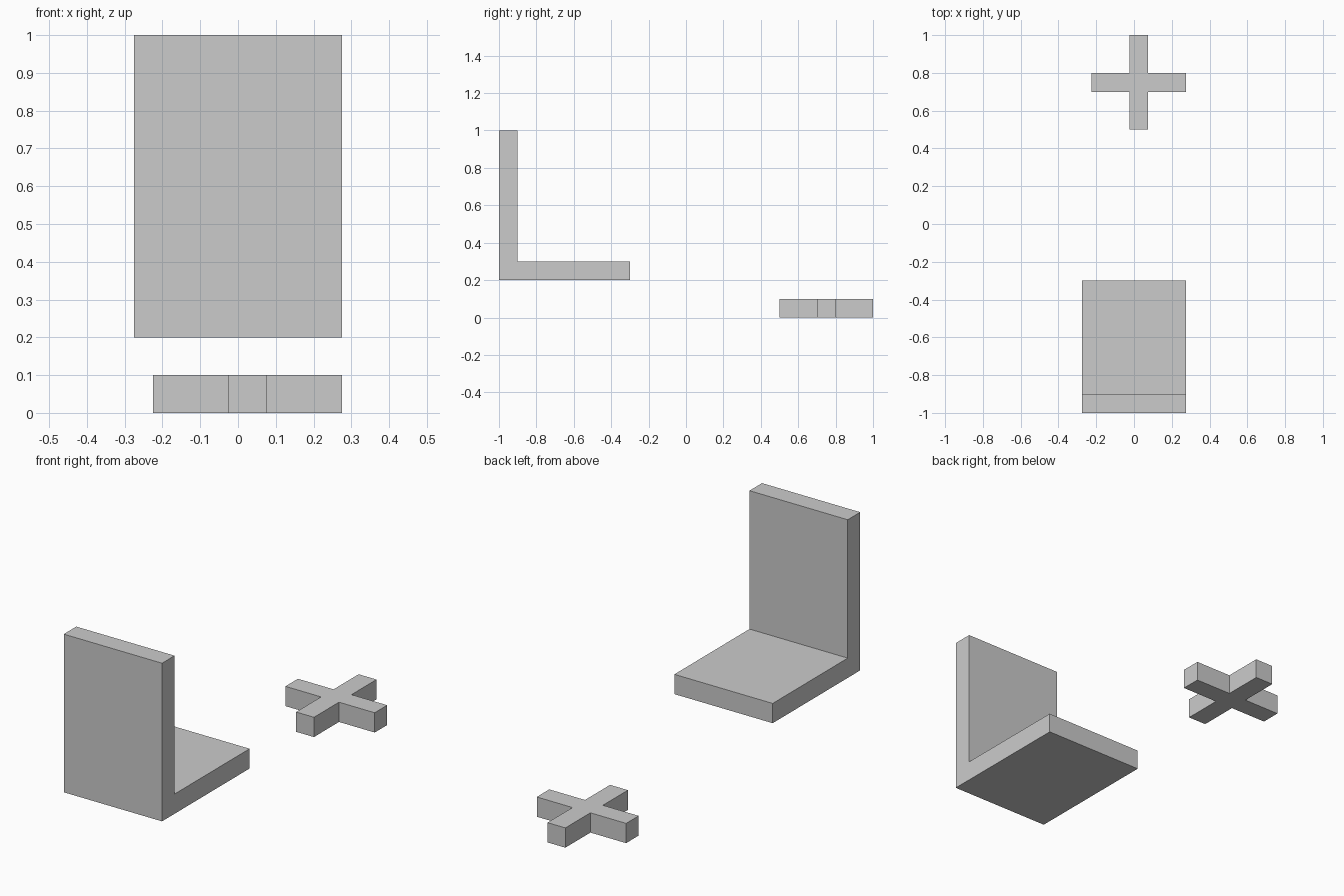
import bpy
import bmesh
from mathutils import Vector

if "Cube" in bpy.data.objects:
    bpy.data.objects.remove(bpy.data.objects["Cube"])


def extruded_part(name, profile, direction):
    """Closed solid made by sweeping a flat outline along a direction."""
    bm = bmesh.new()
    face = bm.faces.new([bm.verts.new(p) for p in profile])
    swept = bmesh.ops.extrude_face_region(bm, geom=[face], use_keep_orig=True)
    verts = [g for g in swept["geom"] if isinstance(g, bmesh.types.BMVert)]
    bmesh.ops.translate(bm, verts=verts, vec=Vector(direction))
    bmesh.ops.recalc_face_normals(bm, faces=bm.faces)
    mesh = bpy.data.meshes.new(name)
    bm.to_mesh(mesh)
    bm.free()
    obj = bpy.data.objects.new(name, mesh)
    bpy.context.collection.objects.link(obj)
    return obj


# Seat and backrest: one L-shaped side profile swept across the width
half_width = 0.275
seat_profile = [(-1, 0.2), (-0.3, 0.2), (-0.3, 0.3),
                (-0.9, 0.3), (-0.9, 1), (-1, 1)]
extruded_part("seat_with_backrest",
              [(-half_width, y, z) for y, z in seat_profile],
              (2 * half_width, 0, 0))

# Cross-shaped base: one arm outline turned through four quarters
centre_x, centre_y = 0.025, 0.75
reach, half_arm = 0.25, 0.05
arm = [(half_arm, -half_arm), (reach, -half_arm), (reach, half_arm)]
cross_profile = []
for quarter in range(4):
    cross_profile += [(centre_x + x, centre_y + y, 0) for x, y in arm]
    arm = [(-y, x) for x, y in arm]
extruded_part("cross_base", cross_profile, (0, 0, 0.1))
